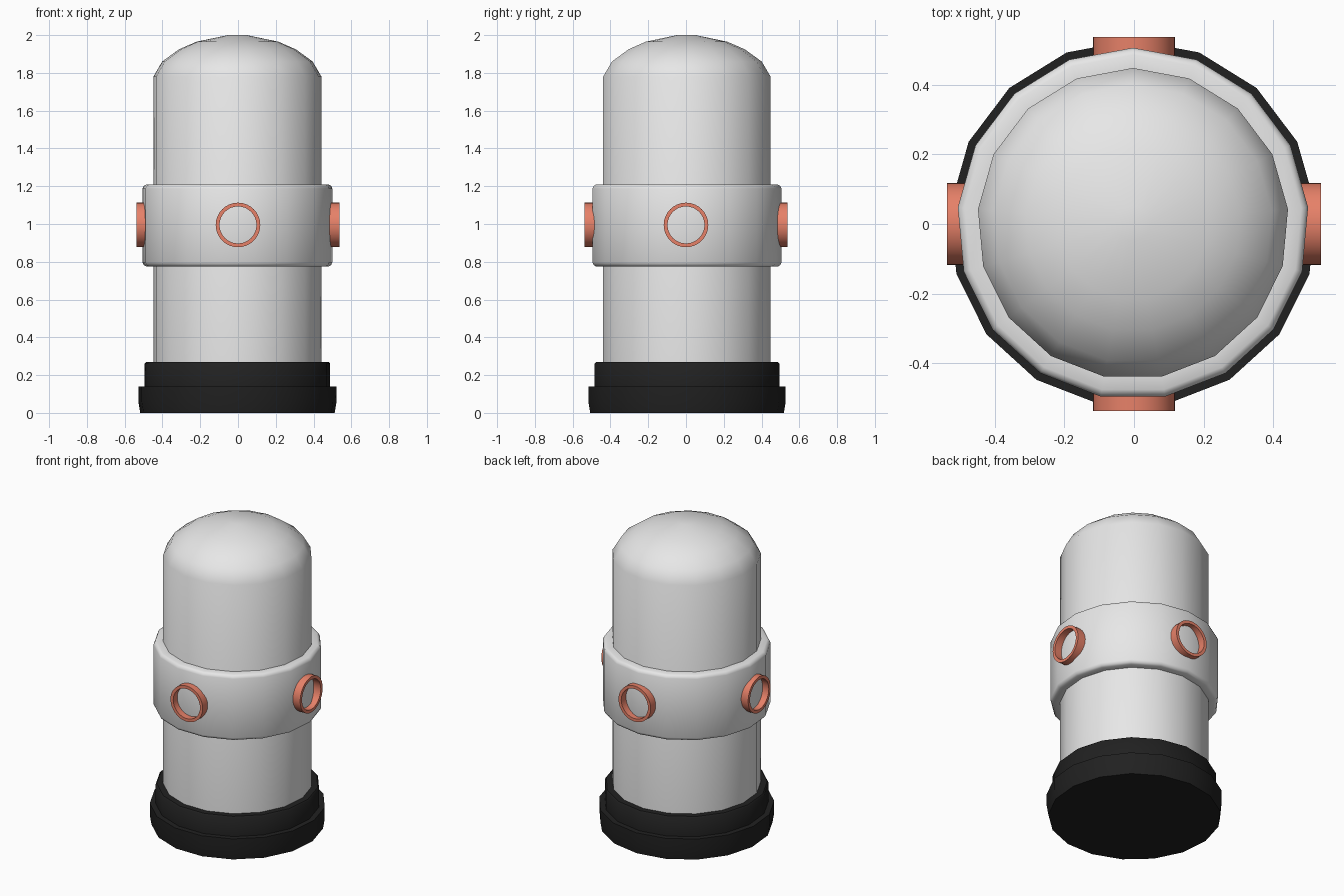
import bpy, bmesh, math
from mathutils import Matrix, Vector

cube = bpy.data.objects.get("Cube")
if cube:
    bpy.data.objects.remove(cube, do_unlink=True)

SIDES = 17


def material(name, color):
    mat = bpy.data.materials.new(name)
    mat.use_nodes = True
    mat.diffuse_color = (*color, 1)
    bsdf = next(n for n in mat.node_tree.nodes if n.type == 'BSDF_PRINCIPLED')
    bsdf.inputs["Base Color"].default_value = (*color, 1)
    return mat


def lathe(name, profile, mat, sides=SIDES, closed=False, matrix=None, angle=45):
    """Revolve (radius, height) points around z, one corner on +y."""
    bm = bmesh.new()
    rings = []
    for r, z in profile:
        rings.append([bm.verts.new((r * math.sin(math.tau * i / sides),
                                    r * math.cos(math.tau * i / sides), z))
                      for i in range(sides)])
    pairs = list(zip(rings, rings[1:]))
    if closed:
        pairs.append((rings[-1], rings[0]))
    else:
        bm.faces.new(rings[0])
        bm.faces.new(rings[-1])
    for a, b in pairs:
        for i in range(sides):
            j = (i + 1) % sides
            bm.faces.new((a[i], a[j], b[j], b[i]))
    bmesh.ops.recalc_face_normals(bm, faces=bm.faces)
    if matrix:
        bm.transform(matrix)
    mesh = bpy.data.meshes.new(name)
    bm.to_mesh(mesh)
    bm.free()
    mesh.materials.append(mat)
    obj = bpy.data.objects.new(name, mesh)
    bpy.context.collection.objects.link(obj)
    bpy.ops.object.select_all(action='DESELECT')
    obj.select_set(True)
    bpy.context.view_layer.objects.active = obj
    bpy.ops.object.shade_smooth_by_angle(angle=math.radians(angle))
    return obj


white = material("light grey", (0.8, 0.8, 0.8))
black = material("black", (0.015, 0.015, 0.015))
coral = material("coral", (0.8, 0.22, 0.14))

shift = Matrix.Translation(Vector((-0.003, 0.001, 0)))

# Cylindrical body with a domed top
lathe("body", [(0.447, 0.2), (0.447, 1.78), (0.4, 1.86), (0.31, 1.925),
               (0.218, 1.965), (0.05, 2.0)], white, matrix=shift)

# Stepped base
lathe("base", [(0.517, 0), (0.527, 0.06), (0.527, 0.14), (0.493, 0.14),
               (0.493, 0.262), (0.485, 0.27), (0.44, 0.27)], black, matrix=shift)

# Raised collar with rounded rims
lathe("collar", [(0.44, 0.775), (0.485, 0.775), (0.498, 0.782), (0.505, 0.797),
                 (0.505, 1.187), (0.498, 1.202), (0.485, 1.209), (0.44, 1.209)],
      white, closed=True, matrix=shift)

# Four open port rings around the collar
for k, side in enumerate(("front", "left", "back", "right")):
    turn = Matrix.Rotation(k * math.pi / 2, 4, 'Z')
    face_out = Matrix.Rotation(math.pi / 2, 4, 'X')
    place = Matrix.Translation(Vector((0, 0, 0.995))) @ turn @ face_out
    lathe(side + "_port_ring", [(0.118, 0.46), (0.118, 0.537), (0.098, 0.537),
                                (0.098, 0.46)], coral, sides=32, closed=True,
          matrix=place)
